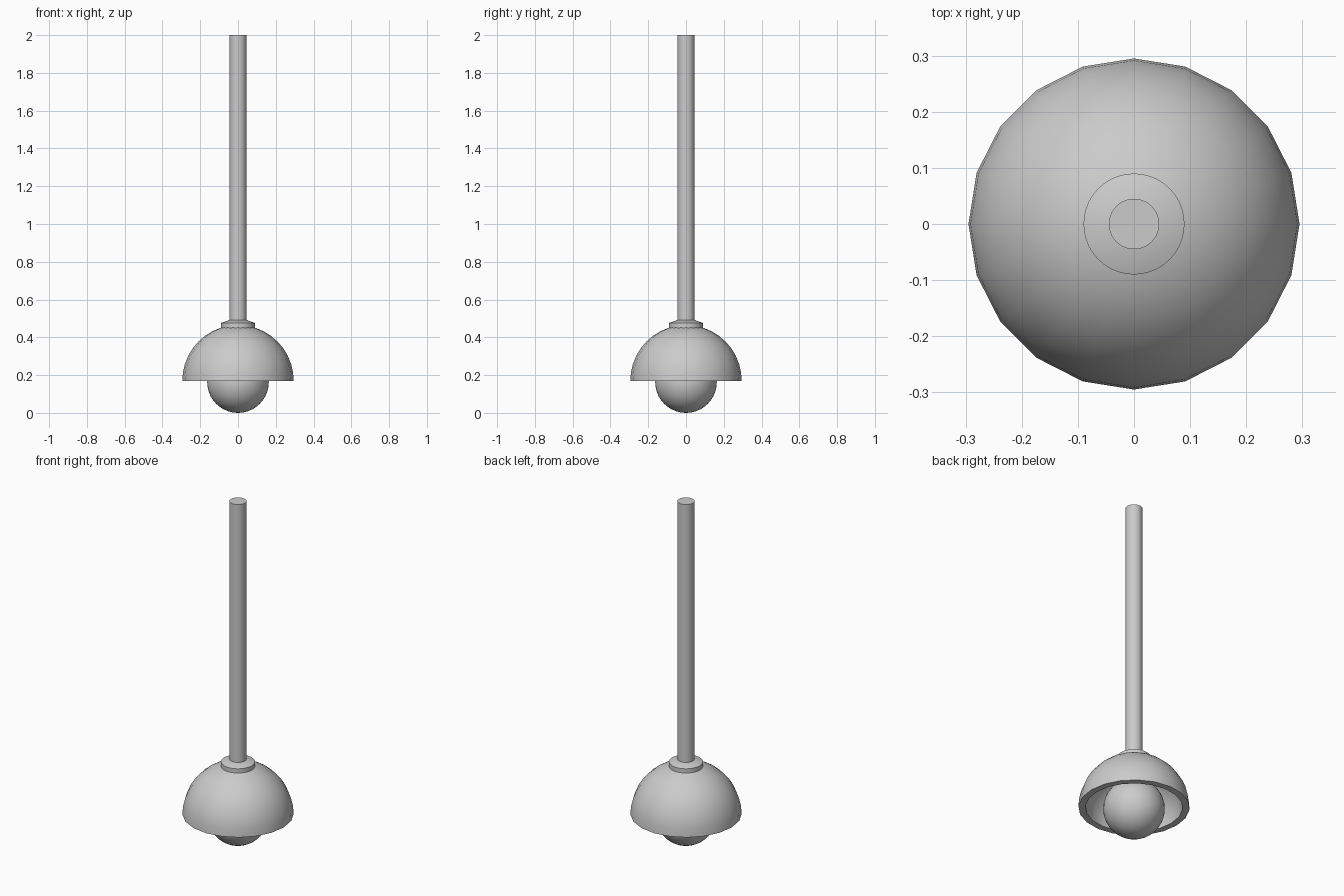
import bpy, bmesh, math

if "Cube" in bpy.data.objects:
    bpy.data.objects.remove(bpy.data.objects["Cube"])


def lathe(name, profile, sides, angle=40):
    """Revolve an (r, z) profile about z; end points with r = 0 close it."""
    bm = bmesh.new()
    verts = [bm.verts.new((r, 0, z)) for r, z in profile]
    edges = [bm.edges.new(p) for p in zip(verts, verts[1:])]
    bmesh.ops.spin(bm, geom=verts + edges, cent=(0, 0, 0), axis=(0, 0, 1),
                   angle=2 * math.pi, steps=sides, use_duplicate=False)
    bmesh.ops.remove_doubles(bm, verts=bm.verts, dist=1e-5)
    bmesh.ops.recalc_face_normals(bm, faces=bm.faces)
    me = bpy.data.meshes.new(name)
    bm.to_mesh(me)
    bm.free()
    ob = bpy.data.objects.new(name, me)
    bpy.context.collection.objects.link(ob)
    bpy.ops.object.select_all(action='DESELECT')
    ob.select_set(True)
    bpy.context.view_layer.objects.active = ob
    bpy.ops.object.shade_smooth_by_angle(angle=math.radians(angle))
    return ob


def arc(radius, z, start, end, steps):
    pts = []
    for i in range(steps + 1):
        a = math.radians(start + (end - start) * i / steps)
        r = radius * math.cos(a)
        pts.append((r if r > 1e-6 else 0, z + radius * math.sin(a)))
    return pts


# Hollow half-dome shade with a flat rim
lathe("shade", arc(0.295, 0.17, 90, 0, 10) + arc(0.258, 0.17, 0, 90, 10), 20)

# Round bulb
lathe("bulb", arc(0.163, 0.163, -90, 90, 20), 40)

# Collar with a slightly sloped top
lathe("collar", [(0, 0.44), (0.09, 0.44), (0.09, 0.476), (0.045, 0.492), (0, 0.492)], 40)

# Hanging rod, running down through the shade to hold the bulb
lathe("rod", [(0, 0.31), (0.045, 0.31), (0.045, 2.0), (0, 2.0)], 40)
